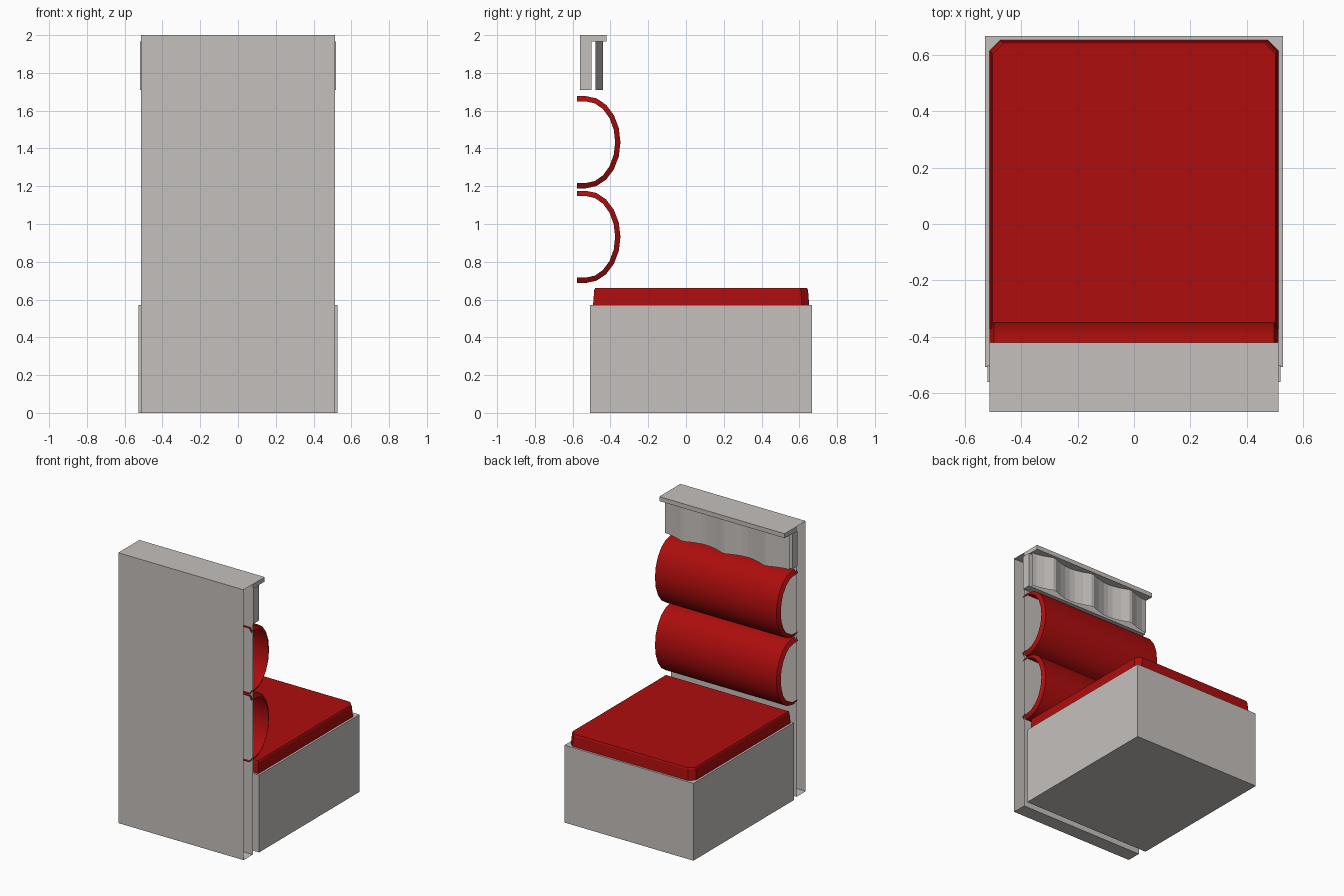
import bpy, bmesh, math

if "Cube" in bpy.data.objects:
    bpy.data.objects.remove(bpy.data.objects["Cube"])


def material(name, col):
    m = bpy.data.materials.new(name)
    m.diffuse_color = (*col, 1)
    m.use_nodes = True
    m.node_tree.nodes["Principled BSDF"].inputs["Base Color"].default_value = m.diffuse_color
    return m


GREY = material("warm grey", (0.56, 0.53, 0.51))
RED = material("red fabric", (0.42, 0.004, 0.004))


def make(name, verts, faces, mat, smooth=False, closed=True):
    me = bpy.data.meshes.new(name)
    me.from_pydata(verts, [], faces)
    if closed:
        bm = bmesh.new()
        bm.from_mesh(me)
        bmesh.ops.recalc_face_normals(bm, faces=bm.faces)
        bm.to_mesh(me)
        bm.free()
    me.materials.append(mat)
    ob = bpy.data.objects.new(name, me)
    bpy.context.collection.objects.link(ob)
    if smooth:
        bpy.ops.object.select_all(action='DESELECT')
        ob.select_set(True)
        bpy.context.view_layer.objects.active = ob
        bpy.ops.object.shade_smooth_by_angle(angle=math.radians(32))
    return ob


def loft(name, rings, mat, caps=True):
    """Join equal closed loops of points, optionally capping both ends."""
    n = len(rings[0])
    verts = [p for r in rings for p in r]
    faces = [(k * n + i, k * n + (i + 1) % n, (k + 1) * n + (i + 1) % n, (k + 1) * n + i)
             for k in range(len(rings) - 1) for i in range(n)]
    if caps:
        faces += [tuple(range(n))[::-1], tuple((len(rings) - 1) * n + i for i in range(n))]
    return make(name, verts, faces, mat)


def box(name, x, y0, y1, z0, z1, mat, caps=True):
    prof = [(y0, z0), (y1, z0), (y1, z1), (y0, z1)]
    return loft(name, [[(sx, y, z) for y, z in prof] for sx in (-x, x)], mat, caps)


# Back panel (open at the sides), top ledge, seat base, headrest backing
panel = box("back_panel", 0.513, -0.667, -0.56, 0, 2, GREY, caps=False)
for p in panel.data.polygons:   # keep normals outward on the open shell
    out = (p.center.y + 0.613) * p.normal.y + (p.center.z - 1) * p.normal.z
    if out < 0:
        p.flip()
box("top_ledge", 0.513, -0.56, -0.42, 1.967, 2, GREY)
box("seat_base", 0.528, -0.507, 0.667, 0, 0.572, GREY)
box("headrest_backing", 0.52, -0.56, -0.5, 1.71, 1.967, GREY)

# Scalloped headrest: concave bays between three narrow ribs
pts = []
for c in (-0.34, 0.0, 0.34):
    for s in (-0.17, -0.13, -0.07, -0.012, 0.012, 0.07, 0.13):
        t = max(0, abs(s) - 0.012) / 0.158
        pts.append((c + s, -0.44 - 0.04 * math.sin(t * math.pi / 2)))
pts.append((0.51, -0.48))
n = len(pts)
make("scalloped_headrest",
     [(x, y, z) for z in (1.71, 1.967) for x, y in pts],
     [(i + 1, i, n + i, n + i + 1) for i in range(n - 1)], GREY, closed=False)


# Seat cushion: tapered, rear corners chamfered
def seat_ring(i, z):
    x, y0, y1, c = 0.512 - i, -0.492 + i, 0.652 - i, 0.038
    return [(-x, y0, z), (x, y0, z), (x, y1 - c, z), (x - c, y1, z), (-x + c, y1, z), (-x, y1 - c, z)]


loft("seat_cushion", [seat_ring(0, 0.572), seat_ring(0.006, 0.65), seat_ring(0.011, 0.66)], RED)


# Back cushions: hollow half-round rolls with bevelled rims
def roll_profile(zc, inset):
    ry, rz = 0.183 - inset, 0.244 - inset
    arc = [(-0.53 + ry * math.cos(a), zc + rz * math.sin(a))
           for a in (math.pi * (0.5 - k / 10) for k in range(11))]
    return [(-0.578, zc + rz)] + arc + [(-0.578, zc - rz)]


for name, zc in (("upper_back_cushion", 1.433), ("lower_back_cushion", 0.932)):
    rings = [(-0.513, 0.028), (-0.497, 0), (0.497, 0), (0.513, 0.028)]
    verts, faces = [], []
    for x, ins in rings:
        verts += [(x, y, z) for y, z in roll_profile(zc, ins)]
    m = 13
    for k in range(3):
        faces += [(k * m + i, k * m + i + 1, (k + 1) * m + i + 1, (k + 1) * m + i) for i in range(m - 1)]
    make(name, verts, [f[::-1] for f in faces], RED, smooth=True, closed=False)

for name in ("upper_back_cushion", "lower_back_cushion"):
    me = bpy.data.objects[name].data
    if max(me.polygons, key=lambda p: p.area).normal.y < -0.01:
        me.flip_normals()
